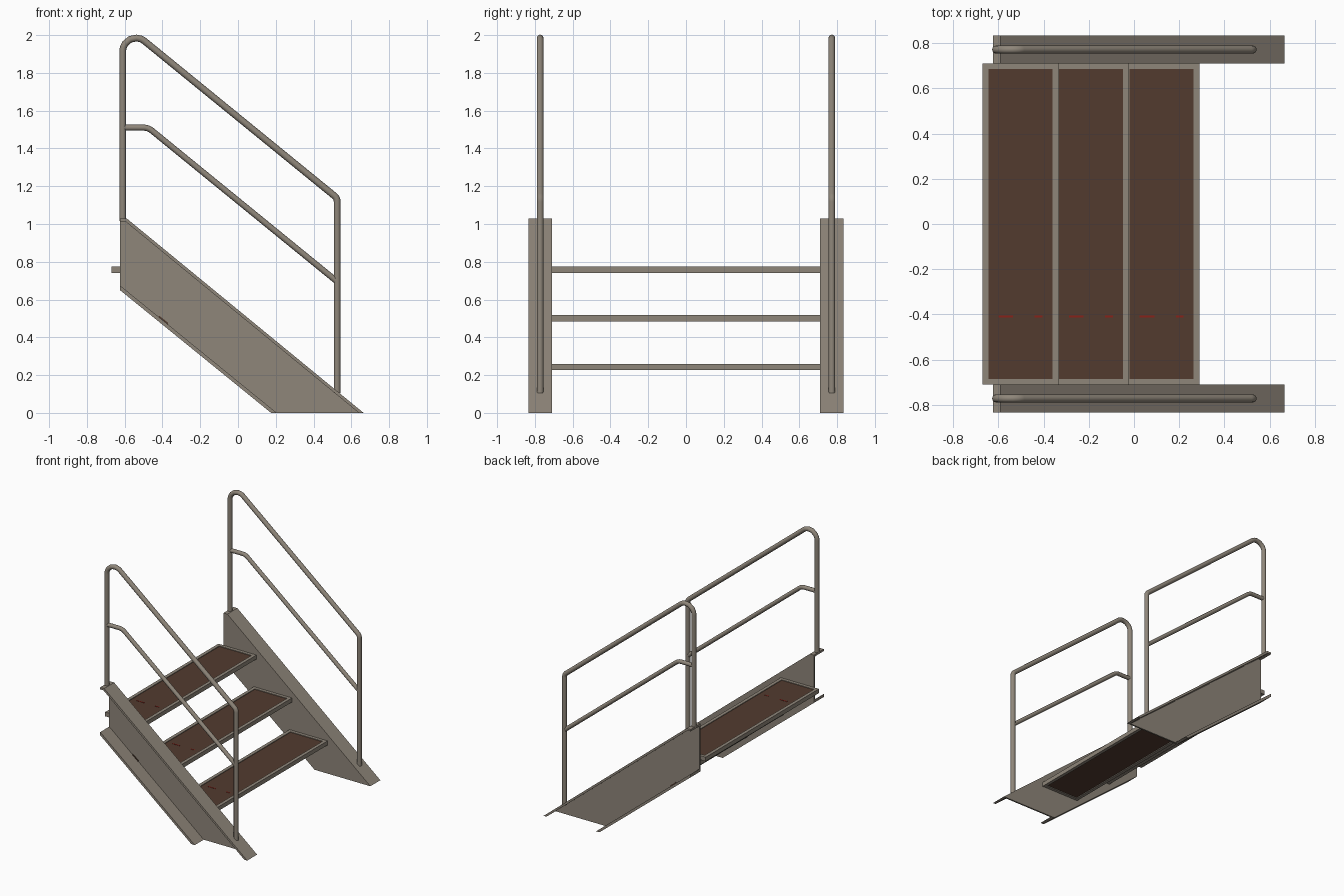
import bpy, bmesh, math
from mathutils import Vector

if "Cube" in bpy.data.objects:
    bpy.data.objects.remove(bpy.data.objects["Cube"])


def material(name, rgb):
    m = bpy.data.materials.new(name)
    m.diffuse_color = (*rgb, 1)
    m.use_nodes = True
    m.node_tree.nodes["Principled BSDF"].inputs["Base Color"].default_value = m.diffuse_color
    return m


STEEL = material("warm grey steel", (0.275, 0.24, 0.195))
BROWN = material("brown tread", (0.085, 0.044, 0.028))
RED = material("red mark", (0.25, 0.015, 0.01))


def prism(name, pts, y0, y1, mat):
    """Extrude an x-z profile along y."""
    bm = bmesh.new()
    a = [bm.verts.new((x, y0, z)) for x, z in pts]
    b = [bm.verts.new((x, y1, z)) for x, z in pts]
    bm.faces.new(a)
    bm.faces.new(b[::-1])
    n = len(pts)
    for i in range(n):
        bm.faces.new((a[i], b[i], b[(i + 1) % n], a[(i + 1) % n]))
    bmesh.ops.recalc_face_normals(bm, faces=bm.faces)
    me = bpy.data.meshes.new(name)
    bm.to_mesh(me)
    bm.free()
    me.materials.append(mat)
    ob = bpy.data.objects.new(name, me)
    bpy.context.collection.objects.link(ob)
    return ob


def box(name, x0, x1, y0, y1, z0, z1, mat):
    return prism(name, [(x0, z0), (x1, z0), (x1, z1), (x0, z1)], y0, y1, mat)


def fillet(pts, radii, steps=8):
    """Round the inner corners of a 2D path."""
    pts = [Vector(p) for p in pts]
    out = [pts[0]]
    for i, r in enumerate(radii, 1):
        p = pts[i]
        u = (pts[i - 1] - p).normalized()
        v = (pts[i + 1] - p).normalized()
        half = u.angle(v) / 2
        c = p + (u + v).normalized() * (r / math.sin(half))
        t = r / math.tan(half)
        s, e = p + u * t - c, p + v * t - c
        for k in range(steps + 1):
            d = s.lerp(e, k / steps).normalized() * r
            out.append(c + d)
    out.append(pts[-1])
    return out


def tube(name, path, y, r):
    cu = bpy.data.curves.new(name, 'CURVE')
    cu.dimensions = '3D'
    cu.bevel_depth = r
    cu.bevel_resolution = 4
    cu.use_fill_caps = True
    sp = cu.splines.new('POLY')
    sp.points.add(len(path) - 1)
    for q, p in zip(sp.points, path):
        q.co = (p.x, y, p.y, 1)
    cu.materials.append(STEEL)
    ob = bpy.data.objects.new(name, cu)
    bpy.context.collection.objects.link(ob)
    bpy.ops.object.select_all(action='DESELECT')
    bpy.context.view_layer.objects.active = ob
    ob.select_set(True)
    bpy.ops.object.convert(target='MESH')
    bpy.ops.object.shade_smooth_by_angle(angle=math.radians(40))


for side, s in (("front", -1), ("back", 1)):
    # channel stringer: inner web with two outward flanges
    prism(side + "_stringer_web",
          [(-0.625, 0.65), (0.175, 0), (0.665, 0), (-0.59, 1.03), (-0.625, 1.03)],
          s * 0.71, s * 0.722, STEEL)
    prism(side + "_stringer_top_flange",
          [(-0.625, 1.03), (-0.59, 1.03), (0.665, 0), (0.64, 0), (-0.597, 1.014), (-0.625, 1.014)],
          s * 0.722, s * 0.835, STEEL)
    prism(side + "_stringer_bottom_flange",
          [(-0.625, 0.65), (0.175, 0), (0.205, 0), (-0.625, 0.675)],
          s * 0.722, s * 0.835, STEEL)
    # small brown plate low on the web
    prism(side + "_plate",
          [(-0.44, 0.50), (-0.37, 0.443), (-0.37, 0.477), (-0.415, 0.513)],
          s * 0.722, s * 0.726, BROWN)
    # handrail with posts, and the middle rail
    tube(side + "_handrail",
         fillet([(-0.61, 1.016), (-0.61, 2.062), (0.525, 1.137), (0.525, 0.105)], [0.07, 0.04]),
         s * 0.772, 0.018)
    tube(side + "_middle_rail",
         fillet([(-0.61, 1.51), (-0.475, 1.51), (0.525, 0.695)], [0.07]),
         s * 0.772, 0.016)

# treads: steel rim around a brown panel
for i in range(3):
    x0 = -0.67 + 0.3125 * i
    x1 = x0 + 0.335
    z1 = 0.774 - 0.257 * i
    z0 = z1 - 0.033
    n = "tread_%d_" % (i + 1)
    w = 0.026
    box(n + "rear_rim", x0, x0 + w, -0.71, 0.71, z0, z1, STEEL)
    box(n + "front_rim", x1 - w, x1, -0.71, 0.71, z0, z1, STEEL)
    for label, s in (("right", -1), ("left", 1)):
        box(n + label + "_rim", x0 + w, x1 - w, s * 0.685, s * 0.71, z0, z1, STEEL)
    box(n + "panel", x0 + w, x1 - w, -0.685, 0.685, z0 + 0.006, z1 - 0.005, BROWN)
    # red marks
    for k, (a, b) in enumerate(((0.07, 0.135), (0.23, 0.265))):
        box(n + "mark_%d" % k, x0 + a, x0 + b, -0.414, -0.406, z1 - 0.005, z1 - 0.003, RED)
